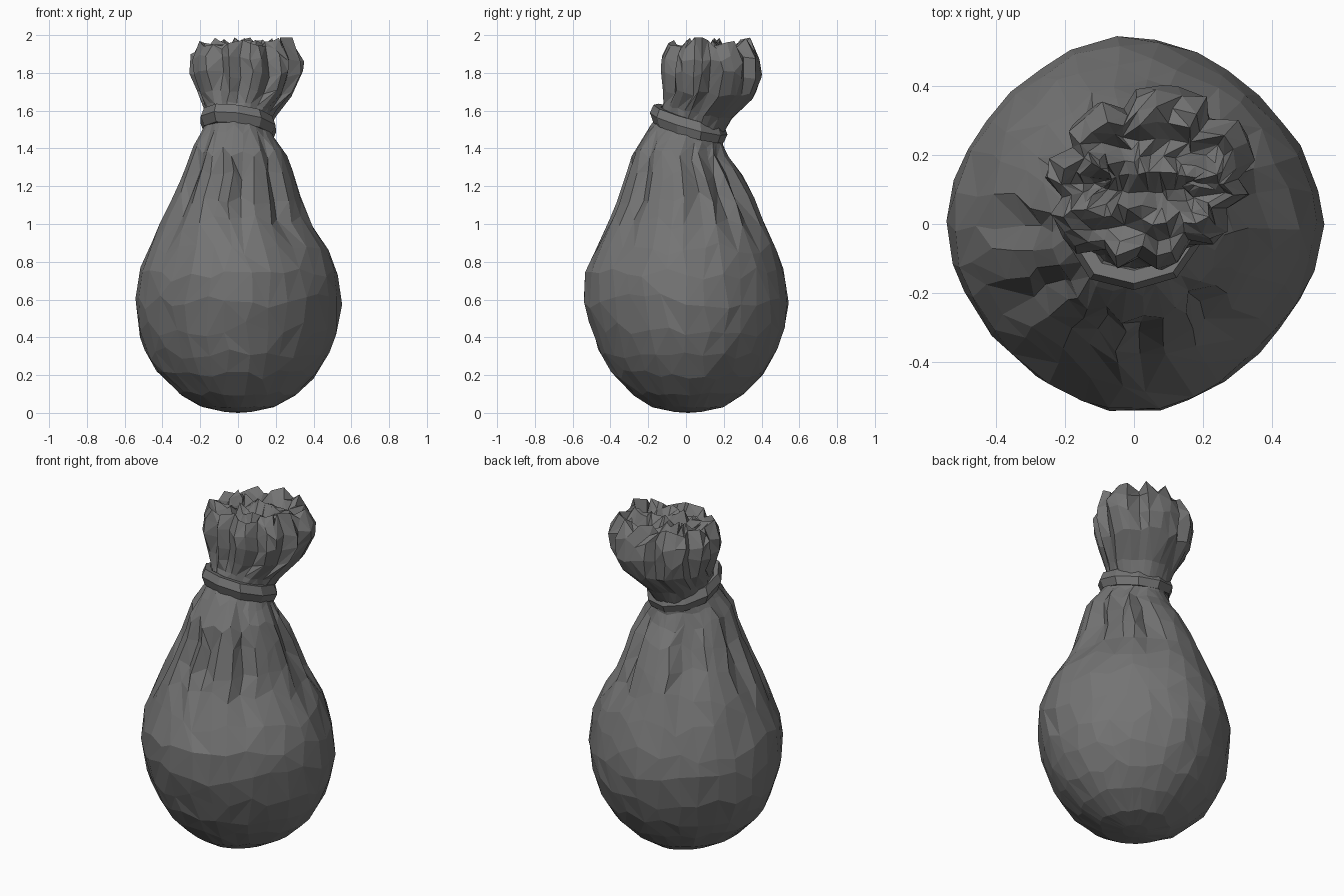
import bpy, bmesh, random
from math import sin, cos, pi, exp

random.seed(5)
if "Cube" in bpy.data.objects:
    bpy.data.objects.remove(bpy.data.objects["Cube"])

SEGMENTS = 30
NECK = 1.53


def make_material(name, colour):
    mat = bpy.data.materials.new(name)
    mat.use_nodes = True
    mat.diffuse_color = colour
    mat.node_tree.nodes["Principled BSDF"].inputs["Base Color"].default_value = colour
    return mat


cloth = make_material("dark grey cloth", (0.175, 0.175, 0.175, 1))


def finish(bm, name):
    """Turn a bmesh into a flat shaded object."""
    bmesh.ops.recalc_face_normals(bm, faces=bm.faces)
    mesh = bpy.data.meshes.new(name)
    bm.to_mesh(mesh)
    bm.free()
    mesh.materials.append(cloth)
    obj = bpy.data.objects.new(name, mesh)
    bpy.context.collection.objects.link(obj)
    return obj


def jitter(amount):
    return random.uniform(-amount, amount)


def bridge(bm, low, high):
    """Join two loops with triangles, picking the diagonal at random."""
    n = len(low)
    for i in range(n):
        a, b, c, d = low[i], low[(i + 1) % n], high[(i + 1) % n], high[i]
        pair = random.choice([((a, b, c), (a, c, d)), ((a, b, d), (b, c, d))])
        for tri in pair:
            bm.faces.new(tri)


def cap(bm, loop, centre):
    tip = bm.verts.new(centre)
    for i in range(len(loop)):
        bm.faces.new((loop[i], loop[(i + 1) % len(loop)], tip))


def tilt(x, y, z):
    """Slope of the tied neck, fading out above and below it."""
    weight = exp(-((z - NECK) / 0.13) ** 2)
    return -weight * (0.12 * x + 0.33 * (y - 0.02))


# Segments that sink into creases, on the shoulders and in the ruffle
shoulder_creases = (1, 3, 5, 10, 11, 15, 18, 21, 23, 26)
ruffle_creases = (0, 4, 9, 13, 16, 20, 22, 25, 28)


def body_depth(i, angle, z):
    """Flattened diagonals of the belly plus the shoulder creases."""
    depth = 0.045 * sin(2 * angle) ** 2
    if i in shoulder_creases:
        depth += 0.14 * exp(-((z - 1.2) / 0.22) ** 2)
    return depth


def ruffle_depth(i, angle, z):
    """Ruffle stretched along one diagonal, with creases deepening upward."""
    depth = -0.06 * sin(2 * angle)
    if i in ruffle_creases:
        depth += 0.16
    return depth * min(1, (z - NECK) / 0.25)


# Height, centre x, centre y, radius x, radius y
bag_rings = [
    (0.005, 0, 0.01, 0.07, 0.07), (0.03, 0, 0.01, 0.19, 0.19),
    (0.1, 0, 0.01, 0.315, 0.3), (0.2, 0, 0.01, 0.42, 0.4),
    (0.31, 0, 0.01, 0.485, 0.465), (0.44, 0, 0.01, 0.53, 0.515),
    (0.59, 0, 0, 0.55, 0.545), (0.73, 0, -0.01, 0.53, 0.535),
    (0.87, 0, 0, 0.475, 0.48), (1.01, -0.02, 0, 0.4, 0.415),
    (1.14, -0.01, 0, 0.345, 0.36), (1.26, 0, -0.01, 0.3, 0.31),
    (1.37, 0, -0.03, 0.26, 0.255), (1.46, 0, 0, 0.195, 0.195),
    (1.53, 0, 0.03, 0.165, 0.165),
]
ruffle_rings = [
    (1.53, 0, 0.03, 0.165, 0.165), (1.61, 0.01, 0.06, 0.195, 0.18),
    (1.7, 0.035, 0.125, 0.255, 0.245), (1.79, 0.045, 0.135, 0.3, 0.27),
    (1.88, 0.045, 0.13, 0.3, 0.26), (1.955, 0.04, 0.12, 0.255, 0.215),
]


def sample(rings, t):
    """Blend neighbouring rings at a fractional position."""
    t = min(max(t, 0), len(rings) - 1.001)
    k = int(t)
    return [a + (b - a) * (t - k) for a, b in zip(rings[k], rings[k + 1])]


def add_rings(bm, rings, depth, wobble):
    """Loft the rings, sliding points along the profile for uneven facets."""
    loops = []
    for k in range(len(rings)):
        slide = 0 if k == len(rings) - 1 else min(0.3, 0.08 * k)
        loop = []
        for i in range(SEGMENTS):
            z, cx, cy, rx, ry = sample(rings, k + jitter(slide))
            angle = 2 * pi * (i + jitter(0.2)) / SEGMENTS
            r = 1 - depth(i, angle, z) + jitter(wobble)
            x, y = cx + rx * r * cos(angle), cy + ry * r * sin(angle)
            loop.append(bm.verts.new((x, y, z + tilt(x, y, z))))
        loops.append(loop)
    for low, high in zip(loops, loops[1:]):
        bridge(bm, low, high)
    return loops


# Bag body
bm = bmesh.new()
loops = add_rings(bm, bag_rings, body_depth, 0.01)
cap(bm, loops[0], (0, 0.01, 0))
cap(bm, loops[-1], (0, 0.03, NECK))
finish(bm, "bag_body")

# Gathered ruffle above the tie
bm = bmesh.new()
rim = add_rings(bm, ruffle_rings, ruffle_depth, 0.025)[-1]
for v in rim:
    v.co.z += jitter(0.035)

# Crumpled top: ridges along x, narrowing to a seam instead of a point
outer = rim
for scale in (0.8, 0.58, 0.36, 0.14):
    inner = []
    for v in rim:
        x = 0.04 + (v.co.x - 0.04) * (0.45 + 0.55 * scale) + jitter(0.012)
        y = 0.12 + (v.co.y - 0.12) * scale
        z = 1.925 + 0.045 * sin(y * 48 + x * 5) + jitter(0.025)
        inner.append(bm.verts.new((x, y, z)))
    bridge(bm, outer, inner)
    outer = inner
half = SEGMENTS // 2
for i in range(half):
    seam = [outer[i], outer[i + 1], outer[-i - 1], outer[-i]]
    bm.faces.new(list(dict.fromkeys(seam)))
bmesh.ops.triangulate(bm, faces=[f for f in bm.faces if len(f.verts) > 3])
finish(bm, "gathered_ruffle")

# Tie band, a faceted tube around the neck
bm = bmesh.new()
SIDES, PROFILE = 10, 6
band = []
for i in range(SIDES):
    angle = 2 * pi * (i + 0.5) / SIDES
    r_mid = 0.172 + jitter(0.006)
    section = []
    for k in range(PROFILE):
        turn = 2 * pi * k / PROFILE
        r = r_mid + 0.038 * cos(turn)
        x, y = r * cos(angle), 0.015 + r * sin(angle)
        z = 1.535 + 0.055 * sin(turn) - 0.12 * x - 0.28 * y
        section.append(bm.verts.new((x, y, z)))
    band.append(section)
for low, high in zip(band, band[1:] + band[:1]):
    for k in range(PROFILE):
        j = (k + 1) % PROFILE
        bm.faces.new((low[k], high[k], high[j], low[j]))
finish(bm, "tie_band")
